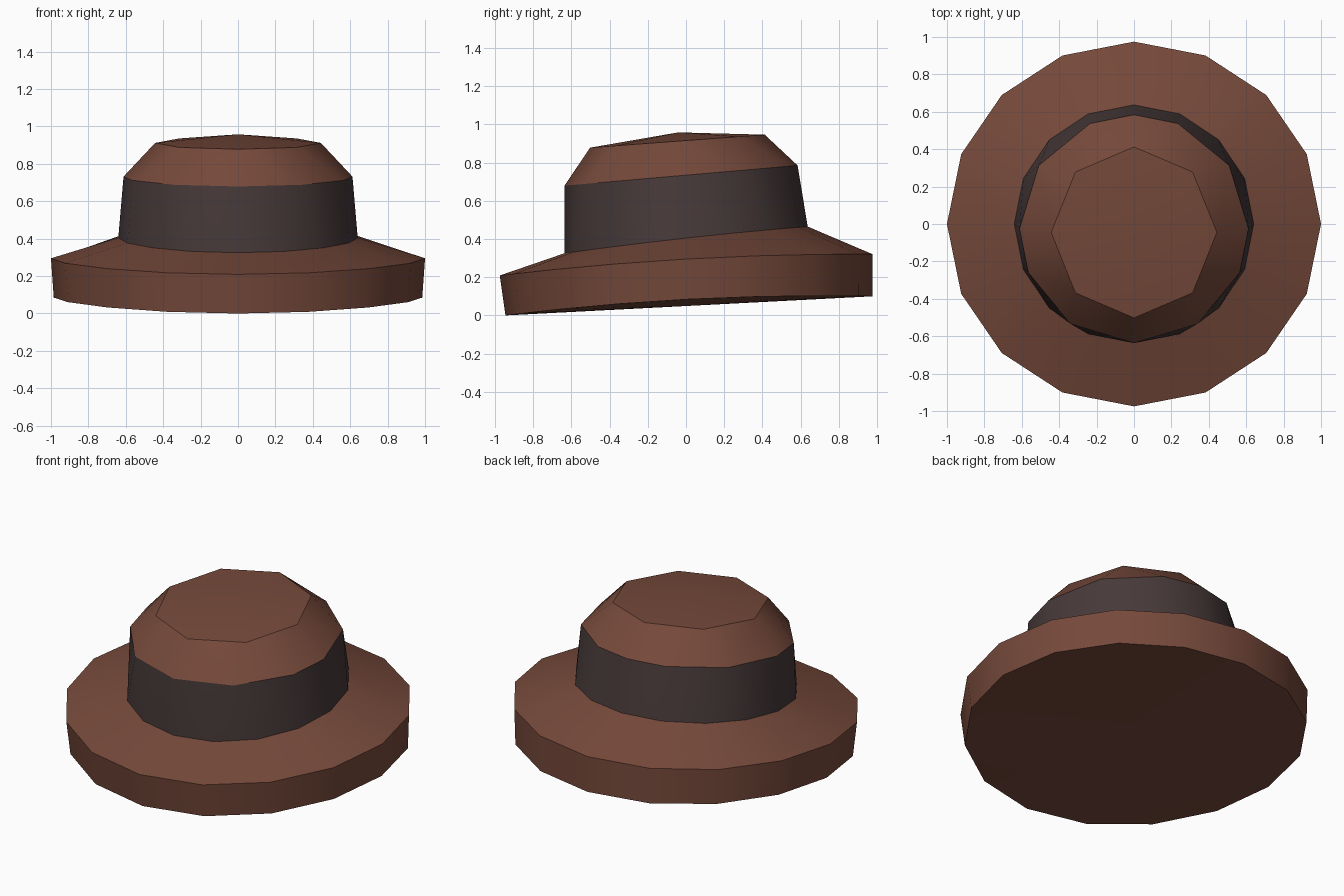
import bpy, bmesh, math

if "Cube" in bpy.data.objects:
    bpy.data.objects.remove(bpy.data.objects["Cube"])

def material(name, rgb):
    m = bpy.data.materials.new(name)
    m.diffuse_color = (*rgb, 1)
    m.use_nodes = True
    m.node_tree.nodes["Principled BSDF"].inputs["Base Color"].default_value = m.diffuse_color
    return m

brown = material("brown felt", (0.180, 0.067, 0.043))
dark = material("dark ribbon", (0.063, 0.041, 0.041))

# Angles of the ring corners (degrees); the crown rings have fewer sides
A16 = [i * 22.5 for i in range(16)]
A12 = [0, 33.75, 67.5, 90, 112.5, 146.25, 180, 202.5, 236.25, 270, 303.75, 337.5]
A8 = [i * 45 for i in range(8)]

# Tilted, slightly bowed rings: angles, x radius, y radius, y centre, z = c + t*s + b*s*s
RIM_LOW = (A16, 0.985, 0.96, 0.015, 0.085, 0.05, -0.035)
RIM_TOP = (A16, 1.0, 0.975, 0.0, 0.295, 0.056, -0.03)
BAND_LOW = (A16, 0.64, 0.637, 0.0, 0.405, 0.07, -0.01)
BAND_TOP = (A12, 0.612, 0.61, -0.026, 0.732, 0.053, 0.0)
CAP = (A8, 0.443, 0.457, -0.045, 0.912, 0.034, 0.0)

def add_ring(bm, spec):
    angles, rx, ry, cy, c, t, b = spec
    out = []
    for a in angles:
        s = math.sin(math.radians(a))
        out.append(bm.verts.new((rx * math.cos(math.radians(a)), cy + ry * s, c + t * s + b * s * s)))
    return out

def zip_rings(bm, lo, la, hi, ha):
    """Join two rings, advancing whichever has the nearer next corner."""
    n, m = len(lo), len(hi)
    la, ha = la + [360], ha + [360]
    i = j = 0
    while i < n or j < m:
        na = la[i + 1] if i < n else 999
        nb = ha[j + 1] if j < m else 999
        a0, a1 = lo[i % n], lo[(i + 1) % n]
        b0, b1 = hi[j % m], hi[(j + 1) % m]
        if abs(na - nb) < 0.01:
            bm.faces.new((a0, a1, b1, b0))
            i += 1
            j += 1
        elif na < nb:
            bm.faces.new((a0, a1, b0))
            i += 1
        else:
            bm.faces.new((a0, b1, b0))
            j += 1

def fan(bm, ring, centre, up):
    c = bm.verts.new(centre)
    for k in range(len(ring)):
        p, q = ring[k], ring[(k + 1) % len(ring)]
        bm.faces.new((p, q, c) if up else (q, p, c))

def part(name, specs, mat, bottom=None, top=None):
    bm = bmesh.new()
    rings = [add_ring(bm, s) for s in specs]
    for k in range(len(specs) - 1):
        zip_rings(bm, rings[k], specs[k][0], rings[k + 1], specs[k + 1][0])
    if bottom:
        fan(bm, rings[0], bottom, False)
    if top:
        fan(bm, rings[-1], top, True)
    me = bpy.data.meshes.new(name)
    bm.to_mesh(me)
    bm.free()
    me.materials.append(mat)
    ob = bpy.data.objects.new(name, me)
    bpy.context.collection.objects.link(ob)
    bpy.ops.object.select_all(action='DESELECT')
    ob.select_set(True)
    bpy.context.view_layer.objects.active = ob
    bpy.ops.object.shade_smooth_by_angle(angle=math.radians(30))
    return ob

# Thick brim, ribbon band and domed crown
part("brim", [RIM_LOW, RIM_TOP, BAND_LOW], brown, bottom=(0, 0.015, 0.05))
part("ribbon_band", [BAND_LOW, BAND_TOP], dark)
part("crown", [BAND_TOP, CAP], brown, top=(0, -0.04, 0.958))
